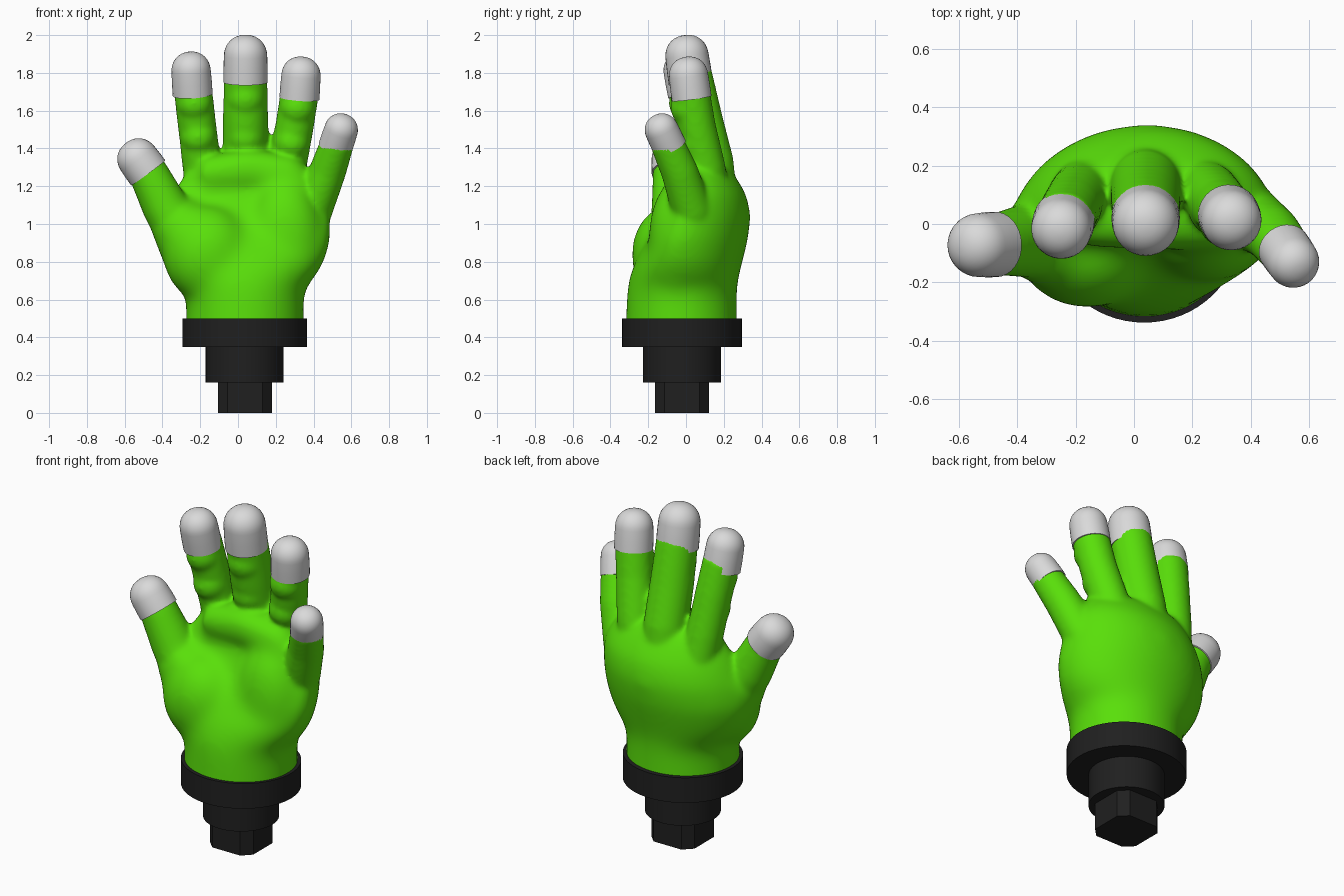
import bpy, bmesh, math
from mathutils import Vector, Matrix

cube = bpy.data.objects.get("Cube")
if cube:
    bpy.data.objects.remove(cube)


def material(name, rgb, rough):
    m = bpy.data.materials.new(name)
    m.use_nodes = True
    m.diffuse_color = (*rgb, 1)
    bsdf = next(n for n in m.node_tree.nodes if n.type == 'BSDF_PRINCIPLED')
    bsdf.inputs["Base Color"].default_value = (*rgb, 1)
    bsdf.inputs["Roughness"].default_value = rough
    return m


green = material("glove green", (0.1, 0.74, 0.003), 0.6)
white = material("tip light grey", (0.7, 0.7, 0.7), 0.6)
black = material("mount black", (0.014, 0.014, 0.014), 0.5)


def skin(bm, rings):
    """Bridge equal-length rings of points and close both ends."""
    loops = [[bm.verts.new(p) for p in ring] for ring in rings]
    n = len(loops[0])
    for a, b in zip(loops, loops[1:]):
        for i in range(n):
            j = (i + 1) % n
            bm.faces.new((a[i], a[j], b[j], b[i]))
    bm.faces.new(loops[0][::-1])
    bm.faces.new(loops[-1])


def tube(bm, points, radii, n=32):
    pts = [Vector(p) for p in points]
    rings = []
    for i, (p, r) in enumerate(zip(pts, radii)):
        d = pts[min(i + 1, len(pts) - 1)] - pts[max(i - 1, 0)]
        q = d.to_track_quat('Z', 'Y')
        rings.append([p + q @ Vector((r * math.cos(math.tau * k / n),
                                      r * math.sin(math.tau * k / n), 0))
                      for k in range(n)])
    skin(bm, rings)


def ellipsoid(bm, center, radii):
    m = Matrix.Translation(center) @ Matrix.Diagonal((*radii, 1))
    bmesh.ops.create_uvsphere(bm, u_segments=32, v_segments=20, radius=1, matrix=m)


def finish(bm, name, mat):
    bmesh.ops.recalc_face_normals(bm, faces=bm.faces)
    me = bpy.data.meshes.new(name)
    bm.to_mesh(me)
    bm.free()
    ob = bpy.data.objects.new(name, me)
    bpy.context.collection.objects.link(ob)
    me.materials.append(mat)
    return ob


def activate(ob):
    bpy.ops.object.select_all(action='DESELECT')
    ob.select_set(True)
    bpy.context.view_layer.objects.active = ob


def shade(ob, degrees):
    activate(ob)
    bpy.ops.object.shade_smooth_by_angle(angle=math.radians(degrees))


def fuse(ob, voxel, iterations):
    """Merge overlapping volumes into one skin and soften the seams."""
    remesh = ob.modifiers.new("fuse", 'REMESH')
    remesh.mode = 'VOXEL'
    remesh.voxel_size = voxel
    soften = ob.modifiers.new("soften", 'SMOOTH')
    soften.factor = .5
    soften.iterations = iterations
    activate(ob)
    for mod in ("fuse", "soften"):
        bpy.ops.object.modifier_apply(modifier=mod)


# Palm and wrist: z, centre x, half width, edge y, back y, front y
PALM = [
    (.37, .035, .316, -.025, .275, -.325),
    (.62, .037, .313, -.025, .27, -.315),
    (.67, .033, .33, -.02, .272, -.31),
    (.72, .03, .38, -.02, .28, -.30),
    (.80, .03, .43, -.03, .30, -.27),
    (.92, .03, .465, -.04, .33, -.20),
    (1.05, .045, .45, -.02, .345, -.11),
    (1.16, .065, .42, 0, .32, -.06),
    (1.25, .06, .36, .03, .265, -.05),
    (1.33, .05, .29, .05, .2, -.01),
]
palm = bmesh.new()
rings = []
for z, cx, rx, ye, yb, yf in PALM:
    ring = []
    for k in range(48):
        c, s = math.cos(math.tau * k / 48), math.sin(math.tau * k / 48)
        ring.append((cx + rx * c, ye + s * (yb - ye if s > 0 else ye - yf), z))
    rings.append(ring)
skin(palm, rings)

# Fleshy pads of the palm, the ridge under the fingers and the thumb root
ellipsoid(palm, (-.16, -.09, .84), (.24, .2, .26))
ellipsoid(palm, (.25, -.05, .92), (.2, .15, .32))
tube(palm, [(-.2, .02, 1.26), (.05, .02, 1.29), (.27, .02, 1.26), (.38, .02, 1.14)],
     [.1, .115, .115, .1])
tube(palm, [(-.18, -.08, .82), (-.29, -.05, .95), (-.37, -.06, 1.08)], [.16, .165, .135])
palm_core = finish(palm, "palm_core", green)
fuse(palm_core, .02, 40)

hand = bmesh.new()
hand.from_mesh(palm_core.data)
bpy.data.objects.remove(palm_core)

# Fingers: path, radii, tip start, tip end, tip radius
FINGERS = {
    "index": ([(-.16, .13, 1.1), (-.195, .095, 1.33), (-.22, .05, 1.55), (-.243, .005, 1.75)],
              [.11, .102, .102, .102], (-.24, .01, 1.685), (-.255, -.035, 1.91), .106),
    "middle": ([(.04, .15, 1.1), (.04, .13, 1.33), (.04, .075, 1.55), (.04, .02, 1.81)],
               [.125, .122, .12, .114], (.04, .025, 1.75), (.04, -.01, 2.0), .117),
    "ring": ([(.21, .13, 1.1), (.258, .105, 1.3), (.30, .055, 1.52), (.332, .02, 1.73)],
             [.11, .104, .102, .102], (.325, .03, 1.665), (.34, 0, 1.885), .106),
    "little": ([(.3, .07, .88), (.395, .03, 1.08), (.475, -.035, 1.28), (.533, -.11, 1.45)],
               [.11, .108, .098, .088], (.515, -.085, 1.405), (.57, -.165, 1.572), .091),
    "thumb": ([(-.23, -.06, .85), (-.31, -.055, .97), (-.39, -.06, 1.1), (-.47, -.07, 1.26),
               (-.51, -.07, 1.32)],
              [.12, .135, .122, .106, .104], (-.475, -.07, 1.27), (-.592, -.075, 1.43), .112),
}
for name, (path, radii, start, end, r) in FINGERS.items():
    tube(hand, path, radii)
    # Soft bulges between the finger joints
    if name in ("index", "middle", "ring"):
        for i, t in ((1, .6), (2, .45)):
            p = Vector(path[i]).lerp(Vector(path[i + 1]), t)
            ellipsoid(hand, p + Vector((0, -.02, 0)), (r * .92, r * .96, r * .95))
    # Domed fingertip
    a, b = Vector(start), Vector(end)
    length = (b - a).length
    dome = r * .95
    steps = [(0, r), (.5 * (length - dome), r)]
    for k in range(9):
        ang = math.pi / 2 * k / 8.3
        steps.append((length - dome + dome * math.sin(ang), r * .98 * math.cos(ang) ** .9))
    tip = bmesh.new()
    tube(tip, [a + (b - a) * (s / length) for s, _ in steps], [q for _, q in steps])
    shade(finish(tip, name + "_tip", white), 50)

# One soft skin for the whole hand
glove = finish(hand, "hand", green)
fuse(glove, .013, 12)
shade(glove, 80)

# Stepped round mount
for name, rx, ry, z0, z1 in (("wrist_collar", .33, .317, .35, .5),
                             ("mount_step", .206, .206, .16, .36)):
    bm = bmesh.new()
    skin(bm, [[(.035 + rx * math.cos(math.tau * k / 64),
                -.021 + ry * math.sin(math.tau * k / 64), z) for k in range(64)]
              for z in (z0, z1)])
    shade(finish(bm, name, black), 30)

# Square plug with cut corners
h, f = .143, .092
corners = [(h, -f), (h, f), (f, h), (-f, h), (-h, f), (-h, -f), (-f, -h), (f, -h)]
bm = bmesh.new()
skin(bm, [[(.037 + x, -.021 + y, z) for x, y in corners] for z in (0, .17)])
finish(bm, "mount_plug", black)
